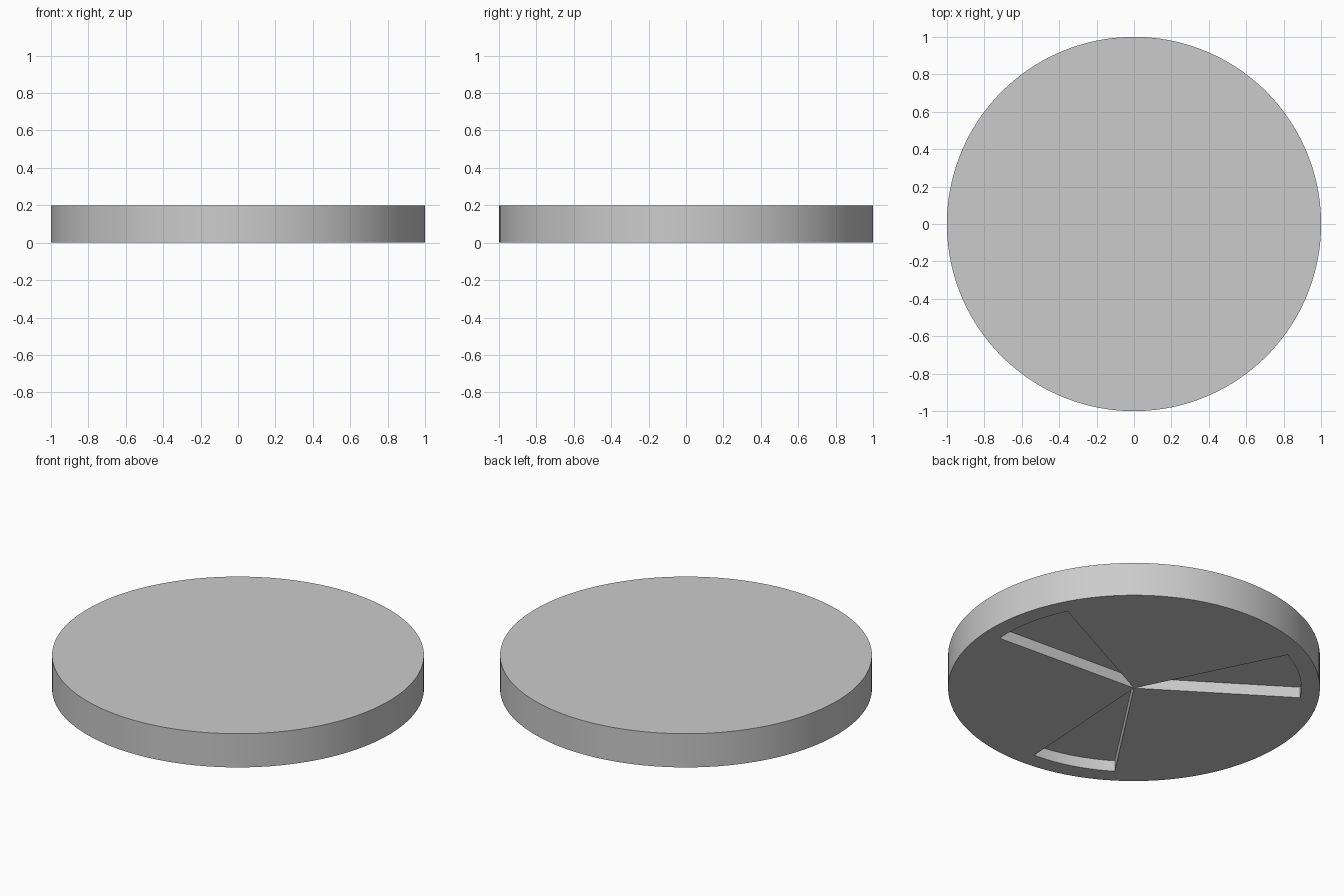
import bpy, bmesh, math

cube = bpy.data.objects.get("Cube")
if cube:
    bpy.data.objects.remove(cube)

RADIUS, HEIGHT = 1.0, 0.2
POCKET_RADIUS, POCKET_DEPTH = 0.9, 0.065
SEGMENTS = 144
STEP = 360 / SEGMENTS
POCKET_START, POCKET_WIDTH, POCKET_SPACING = -3.4, 30, 120

grey = bpy.data.materials.new("plain grey")
grey.use_nodes = True
colour = (0.6, 0.6, 0.6, 1)
grey.diffuse_color = colour
grey.node_tree.nodes["Principled BSDF"].inputs["Base Color"].default_value = colour

bm = bmesh.new()


def point(radius, degrees, z):
    # Angles are counted from the first pocket's edge
    a = math.radians(degrees + POCKET_START)
    return (radius * math.cos(a), radius * math.sin(a), z)


def face(*points):
    bm.faces.new([bm.verts.new(p) for p in points])


def ring_point(a, z):
    return point(RADIUS, a, z)


def pocket_point(a, z):
    return point(POCKET_RADIUS, a, z)


floor_centre = (0, 0, 0)
roof_centre = (0, 0, POCKET_DEPTH)

# Rim and underside, one wedge at a time
for i in range(SEGMENTS):
    a, b = i * STEP, (i + 1) * STEP
    face(ring_point(a, 0), ring_point(b, 0), ring_point(b, HEIGHT), ring_point(a, HEIGHT))

    # Flat border around the pockets
    face(ring_point(a, 0), pocket_point(a, 0), pocket_point(b, 0), ring_point(b, 0))

    offset = a % POCKET_SPACING
    if offset >= POCKET_WIDTH:
        face(floor_centre, pocket_point(b, 0), pocket_point(a, 0))
    else:
        # Recessed sector: roof, curved end wall and straight side walls
        p0, p1 = pocket_point(a, 0), pocket_point(a, POCKET_DEPTH)
        q0, q1 = pocket_point(b, 0), pocket_point(b, POCKET_DEPTH)
        face(roof_centre, q1, p1)
        face(q0, p0, p1, q1)
        if offset == 0:
            face(floor_centre, roof_centre, p1, p0)
        if offset + STEP == POCKET_WIDTH:
            face(floor_centre, q0, q1, roof_centre)

# Plain top
face(*[ring_point(i * STEP, HEIGHT) for i in range(SEGMENTS)])
bmesh.ops.remove_doubles(bm, verts=bm.verts[:], dist=0.0001)

mesh = bpy.data.meshes.new("disc")
bm.to_mesh(mesh)
bm.free()
mesh.materials.append(grey)

disc = bpy.data.objects.new("disc", mesh)
bpy.context.collection.objects.link(disc)
bpy.ops.object.select_all(action='DESELECT')
disc.select_set(True)
bpy.context.view_layer.objects.active = disc
bpy.ops.object.shade_smooth_by_angle(angle=math.radians(30))
